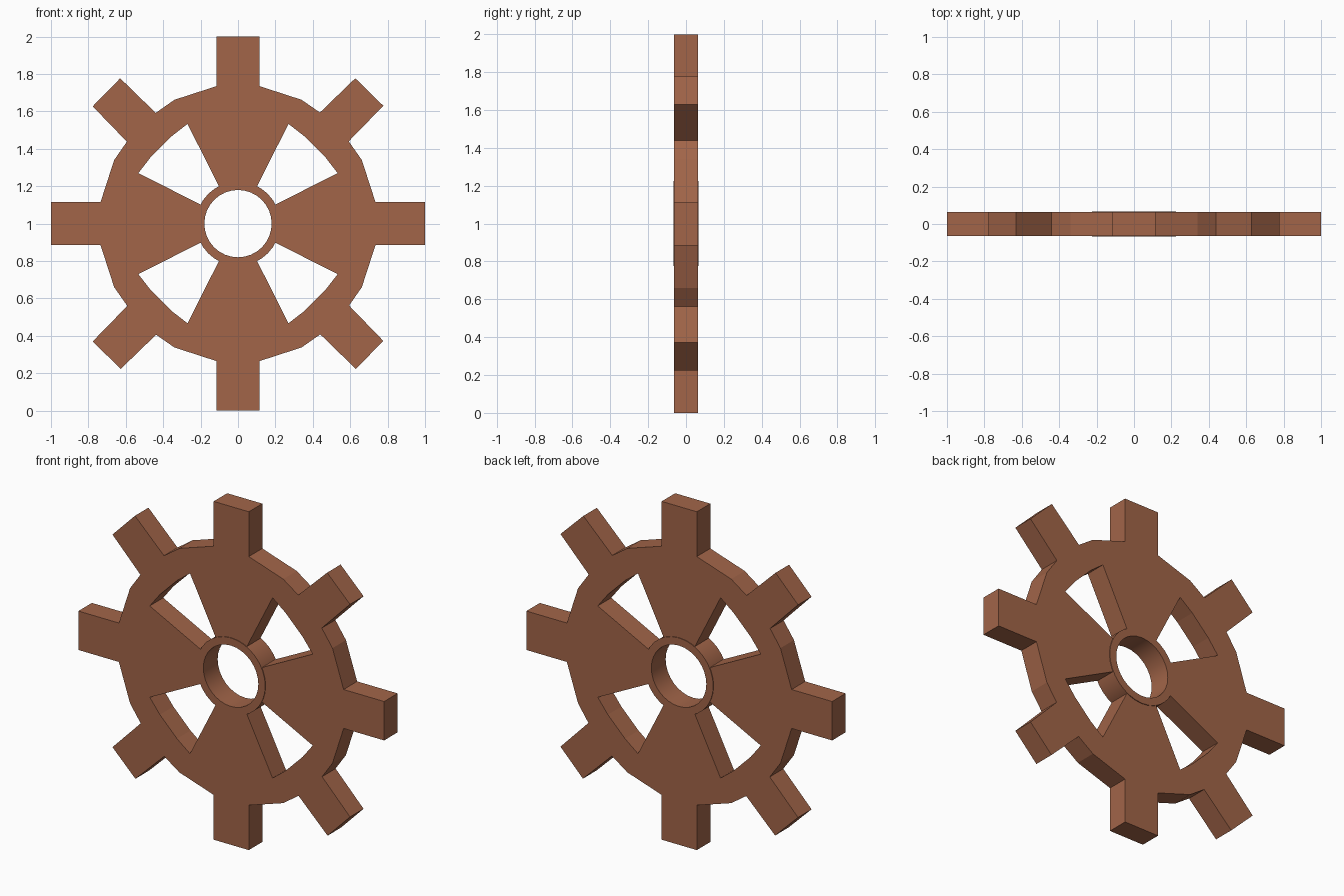
import bpy, bmesh, math
from mathutils import Matrix

if "Cube" in bpy.data.objects:
    bpy.data.objects.remove(bpy.data.objects["Cube"])

wood = bpy.data.materials.new("warm brown")
wood.diffuse_color = (0.36, 0.13, 0.066, 1)
wood.use_nodes = True
wood.node_tree.nodes["Principled BSDF"].inputs["Base Color"].default_value = wood.diffuse_color


def quarter_turns(points):
    """Repeat a quarter profile four times around the centre."""
    out = []
    for k in range(4):
        c, s = [(1, 0), (0, 1), (-1, 0), (0, -1)][k]
        out.append([(x * c - y * s, x * s + y * c) for x, y in points])
    return out


def circle(r, n):
    return [(r * math.cos(2 * math.pi * i / n), r * math.sin(2 * math.pi * i / n)) for i in range(n)]


def plate(name, loops, half):
    """Extrude filled 2D outlines (inner loops are holes) and stand them upright."""
    cu = bpy.data.curves.new(name + "_profile", 'CURVE')
    cu.dimensions = '2D'
    cu.fill_mode = 'BOTH'
    cu.extrude = half
    for pts in loops:
        sp = cu.splines.new('POLY')
        sp.points.add(len(pts) - 1)
        for p, (x, y) in zip(sp.points, pts):
            p.co = (x, y, 0, 1)
        sp.use_cyclic_u = True
    tmp = bpy.data.objects.new(name + "_profile", cu)
    bpy.context.collection.objects.link(tmp)
    bpy.context.view_layer.update()
    me = bpy.data.meshes.new_from_object(tmp.evaluated_get(bpy.context.evaluated_depsgraph_get()))
    bpy.data.objects.remove(tmp)
    bm = bmesh.new()
    bm.from_mesh(me)
    bmesh.ops.remove_doubles(bm, verts=bm.verts, dist=1e-4)
    bmesh.ops.transform(bm, matrix=Matrix.Translation((0, 0, 1)) @ Matrix.Rotation(math.pi / 2, 4, 'X'), verts=bm.verts)
    bmesh.ops.recalc_face_normals(bm, faces=bm.faces)
    for f in bm.faces:
        f.smooth = False
    bm.to_mesh(me)
    bm.free()
    me.name = name
    me.materials.clear()
    me.materials.append(wood)
    ob = bpy.data.objects.new(name, me)
    bpy.context.collection.objects.link(ob)
    return ob


# Toothed wheel: one long tooth and one diagonal tooth per quarter
quarter = [(0.735, -0.115), (1.0, -0.115), (1.0, 0.115), (0.735, 0.115),
           (0.662, 0.34), (0.592, 0.44), (0.777, 0.63), (0.627, 0.777), (0.438, 0.594), (0.34, 0.662),
           (0.115, 0.735)]
# the last point coincides with the next quarter's first point
outline = [p for q in quarter_turns(quarter[:-1]) for p in q]

# Spoke windows and axle hole
window = [(0.102, 0.20), (0.20, 0.102), (0.533, 0.27), (0.467, 0.355), (0.355, 0.467), (0.27, 0.533)]
plate("toothed_wheel", [outline, circle(0.19, 32)] + quarter_turns(window), 0.063)

# Hub ring, slightly proud of the wheel
hub = plate("hub_ring", [circle(0.225, 32), circle(0.18, 32)], 0.067)
bpy.ops.object.select_all(action='DESELECT')
hub.select_set(True)
bpy.context.view_layer.objects.active = hub
bpy.ops.object.shade_smooth_by_angle(angle=math.radians(30))
